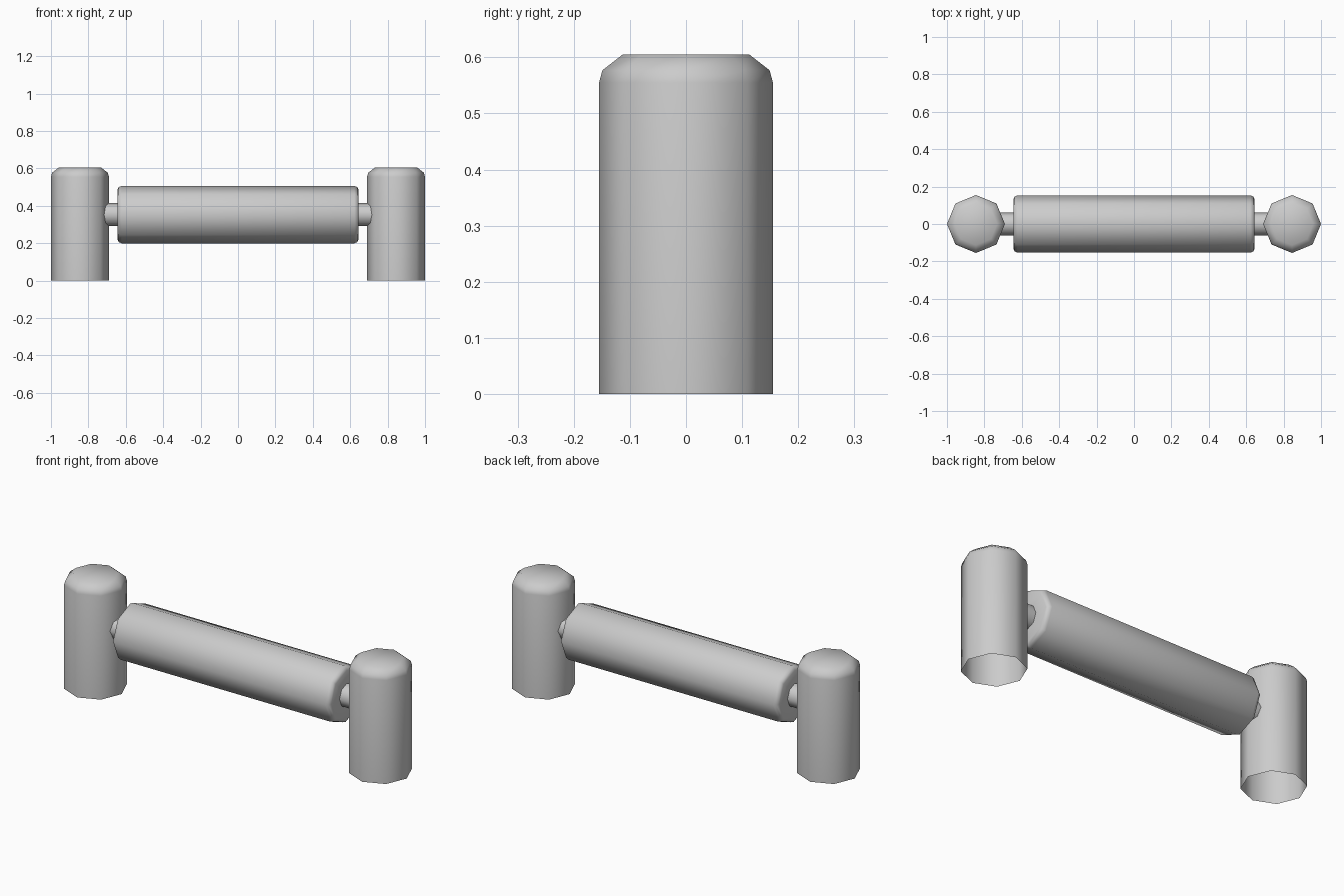
import bpy, bmesh, math
from mathutils import Matrix

if "Cube" in bpy.data.objects:
    bpy.data.objects.remove(bpy.data.objects["Cube"])

SIDES = 8


def lathe(name, profile, matrix, cap_start, cap_end):
    """Eight-sided turned part from (radius, height) pairs along local z."""
    bm = bmesh.new()
    rings = []
    for r, h in profile:
        rings.append([bm.verts.new((r * math.cos(2 * math.pi * i / SIDES),
                                    r * math.sin(2 * math.pi * i / SIDES), h))
                      for i in range(SIDES)])
    for a, b in zip(rings, rings[1:]):
        for i in range(SIDES):
            j = (i + 1) % SIDES
            bm.faces.new((a[i], a[j], b[j], b[i]))
    if cap_start:
        bm.faces.new(rings[0][::-1])
    if cap_end:
        bm.faces.new(rings[-1])
    bm.transform(matrix)
    mesh = bpy.data.meshes.new(name)
    bm.to_mesh(mesh)
    bm.free()
    obj = bpy.data.objects.new(name, mesh)
    bpy.context.collection.objects.link(obj)
    bpy.ops.object.select_all(action='DESELECT')
    obj.select_set(True)
    bpy.context.view_layer.objects.active = obj
    bpy.ops.object.shade_smooth_by_angle(angle=math.radians(60))
    return obj


# Upright posts, rounded on top and open underneath
post = [(0.155, 0), (0.155, 0.555), (0.149, 0.577), (0.113, 0.605)]
for side, x in (("left", -0.845), ("right", 0.845)):
    lathe(side + "_post", post, Matrix.Translation((x, 0, 0)), False, True)

# Horizontal roller with rounded ends and axle pins reaching into the posts
half = [(0.153, 0.622), (0.147, 0.638), (0.132, 0.645), (0.062, 0.645), (0.062, 0.735)]
roller = [(r, -h) for r, h in reversed(half)] + half
lathe("roller", roller,
      Matrix.Translation((0, 0, 0.353)) @ Matrix.Rotation(math.pi / 2, 4, 'Y'), True, True)
